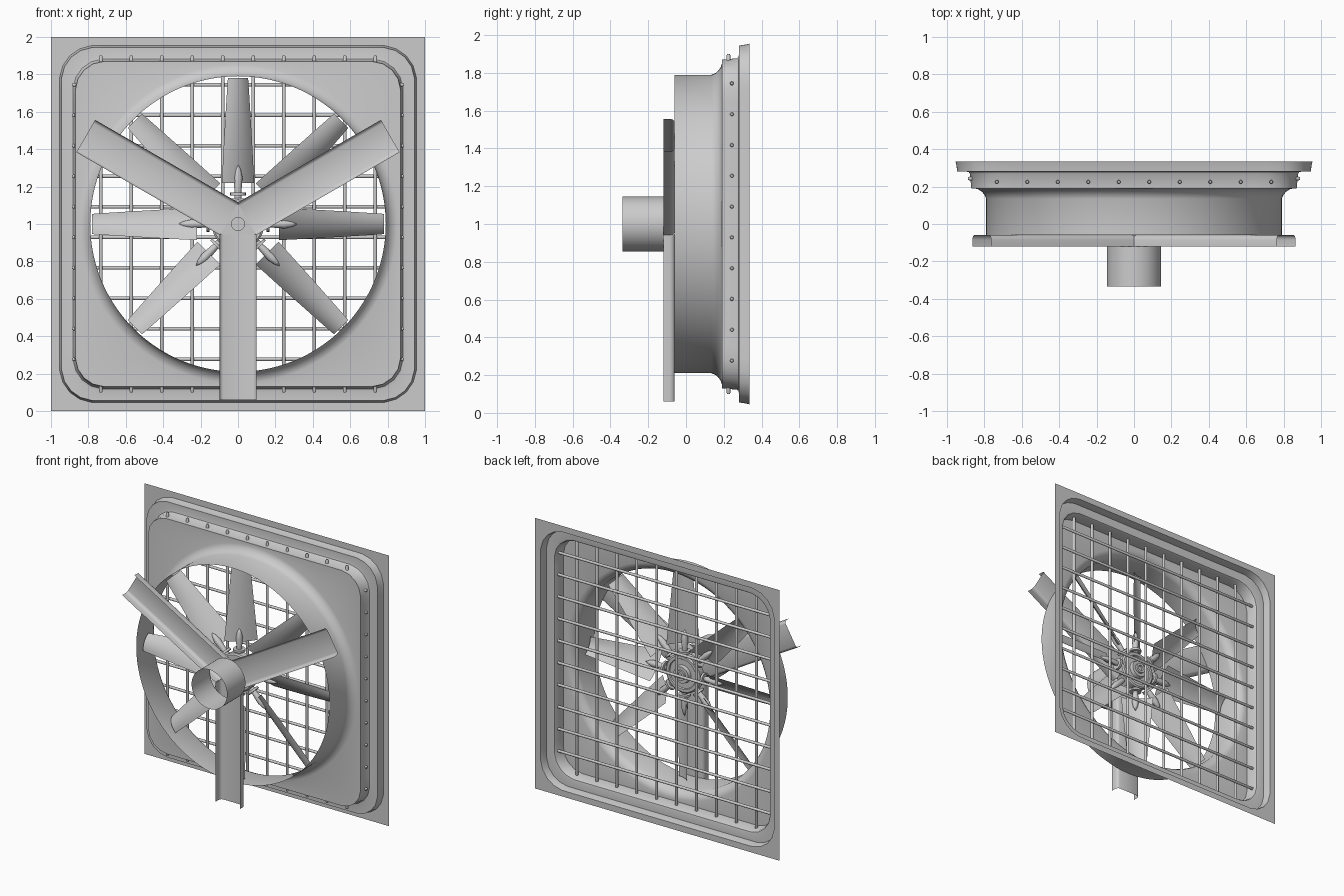
import bpy, bmesh
from math import sin, cos, tan, pi, radians, sqrt
from mathutils import Matrix, Vector

if "Cube" in bpy.data.objects:
    bpy.data.objects.remove(bpy.data.objects["Cube"])

CENTRE = Matrix.Translation((0, 0, 1))


def make(name, rows, closed=False, mat=CENTRE):
    """Skin a list of equal-length point rows with quads."""
    bm = bmesh.new()
    vs = [[bm.verts.new(mat @ Vector(p)) for p in row] for row in rows]
    n = len(rows[0])
    for a, b in zip(vs, vs[1:]):
        for i in range(n if closed else n - 1):
            j = (i + 1) % n
            bm.faces.new((a[i], a[j], b[j], b[i]))
    bmesh.ops.remove_doubles(bm, verts=bm.verts, dist=1e-5)
    bmesh.ops.recalc_face_normals(bm, faces=bm.faces)
    me = bpy.data.meshes.new(name)
    bm.to_mesh(me)
    bm.free()
    ob = bpy.data.objects.new(name, me)
    bpy.context.collection.objects.link(ob)
    bpy.ops.object.select_all(action='DESELECT')
    ob.select_set(True)
    bpy.context.view_layer.objects.active = ob
    bpy.ops.object.shade_smooth_by_angle(angle=radians(35))
    return ob


def lathe(name, profile, mat, n=32):
    """Revolve (radius, along) points around local X."""
    rows = [[(a, r * cos(2 * pi * i / n), r * sin(2 * pi * i / n))
             for i in range(n)] for r, a in profile]
    return make(name, rows, True, mat)


def spin(deg):
    """Turn local X to the given angle in the front plane."""
    return CENTRE @ Matrix.Rotation(-radians(deg), 4, 'Y')


ALONG_Y = CENTRE @ Matrix.Rotation(pi / 2, 4, 'Z')


# Pressed sheet housing: square flange, stepped rounded squares, round throat
def square_loop(h, R, y, n=128):
    pts = []
    for i in range(n):
        a = 2 * pi * i / n
        c, s = sorted((abs(cos(a)), abs(sin(a))), reverse=True)
        d, k = h / c, h - R
        if R and d * s > k:
            m = k * (c + s)
            d = m + sqrt(max(0, m * m - 2 * k * k + R * R))
        pts.append((d * cos(a), y, d * sin(a)))
    return pts


def round_loop(r, y, n=128):
    return [(r * cos(2 * pi * i / n), y, r * sin(2 * pi * i / n)) for i in range(n)]


housing = [square_loop(*p) for p in (
    (1.0, 0, .335), (.955, .19, .335), (.95, .185, .318), (.945, .18, .28),
    (.895, .17, .28), (.883, .17, .277), (.877, .165, .268), (.87, .16, .19))]
housing += [round_loop(*p) for p in (
    (.85, .19), (.832, .185), (.815, .174), (.8, .158), (.79, .135), (.79, -.06))]
make("fan_housing", housing, True)

# Guard grille of crossed wires poking through the housing wall
for i in range(10):
    p = -.733 + i * .163
    wire = [(0, -.9), (.007, -.9), (.01, -.893), (.01, .893), (.007, .9), (0, .9)]
    lathe("guard_wire_vertical", wire, Matrix.Translation((p, .225, 1)) @
          Matrix.Rotation(-pi / 2, 4, 'Y'), 10)
    wire = [(r, a * .985) for r, a in wire]
    lathe("guard_wire_horizontal", wire, Matrix.Translation((0, .243, 1.01 + p)), 10)

# Three channel-section support arms, open to the front
half = [(.1, -.12), (.1, -.085), (.097, -.073), (.09, -.064), (.08, -.06)]
section = half + [(-w, y) for w, y in reversed(half)]
for deg in (-90, 30, 150):
    make("support_arm", [[(r, y, w) for w, y in section] for r in (.055, .94)],
         mat=spin(deg))

# Triangular plate where the arms meet, with the shaft end in it
lathe("arm_joint_plate", [(0, -.062), (.11, -.062), (.11, -.058), (0, -.058)],
      ALONG_Y @ Matrix.Rotation(pi / 2, 4, 'X'), 3)
lathe("shaft", [(0, -.075), (.037, -.075), (.037, .075), (.02, .075), (.02, .06), (0, .06)],
      ALONG_Y)

# Open motor sleeve
lathe("motor_sleeve", [(.145, -.335), (.145, -.12)], ALONG_Y, 48)

# Fan hub
lathe("fan_hub", [(0, -.02), (.13, -.02), (.14, -.012), (.14, .035), (.13, .043),
                  (.11, .043), (.105, .035), (.065, .035), (.06, .06), (0, .06)], ALONG_Y, 48)

# Eight tapered, pitched blades with pointed stems
Y0 = .035
for k in range(8):
    m = spin(45 * k)
    rows = []
    for i in range(7):
        t = i / 6
        r, w = .22 + .56 * t, .225 - .1 * t
        pitch = radians(40 - 10 * t)
        row = []
        for j in range(9):
            u = j / 4 - 1
            c, b = u * w / 2, .018 * (1 - u * u)
            row.append((r, Y0 - c * sin(pitch) - b * cos(pitch),
                        c * cos(pitch) - b * sin(pitch)))
        rows.append(row)
    make("fan_blade", rows, mat=m)
    lathe("blade_stem", [(0, .11), (.02, .11), (.02, .152), (.042, .152), (.042, .168),
                         (.018, .168), (.024, .25), (.015, .29), (0, .32)],
          m @ Matrix.Translation((0, Y0 - .02, 0)), 16)
